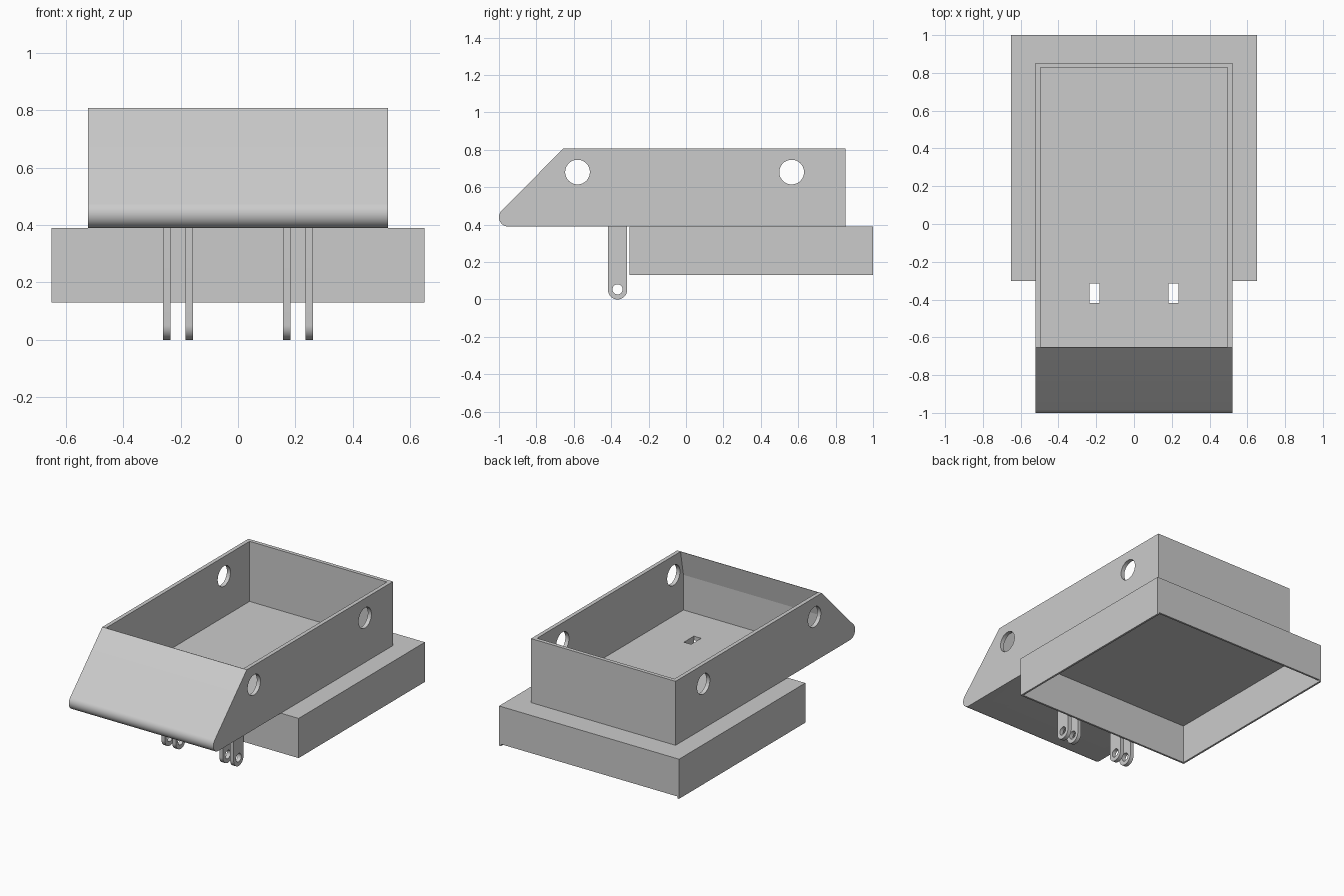
import bpy
import bmesh
from math import sin, cos, radians

cube = bpy.data.objects.get("Cube")
if cube:
    bpy.data.objects.remove(cube, do_unlink=True)

grey = bpy.data.materials.new("plain_grey")
grey.use_nodes = True
GREY = (0.6, 0.6, 0.6, 1)
grey.diffuse_color = GREY
grey.node_tree.nodes["Principled BSDF"].inputs["Base Color"].default_value = GREY


def arc(cy, cz, r, start, end, steps):
    """Points of an arc in the side plane, angles in degrees from +y."""
    angles = [radians(start + (end - start) * i / steps) for i in range(steps + 1)]
    return [(cy + r * cos(a), cz + r * sin(a)) for a in angles]


def extrude_x(name, profile, x0, x1):
    """Solid made from a side (y, z) profile, spanning x0 to x1."""
    bm = bmesh.new()
    face = bm.faces.new([bm.verts.new((x0, y, z)) for y, z in profile])
    new = bmesh.ops.extrude_face_region(bm, geom=[face])["geom"]
    moved = [v for v in new if isinstance(v, bmesh.types.BMVert)]
    bmesh.ops.translate(bm, verts=moved, vec=(x1 - x0, 0, 0))
    bmesh.ops.recalc_face_normals(bm, faces=bm.faces)
    mesh = bpy.data.meshes.new(name)
    bm.to_mesh(mesh)
    bm.free()
    mesh.materials.append(grey)
    obj = bpy.data.objects.new(name, mesh)
    bpy.context.scene.collection.objects.link(obj)
    return obj


def rect(y0, y1, z0, z1):
    return [(y0, z0), (y1, z0), (y1, z1), (y0, z1)]


def circle(cy, cz, r, n):
    return arc(cy, cz, r, 0, 360, n)[:-1]


def activate(obj):
    bpy.ops.object.select_all(action='DESELECT')
    obj.select_set(True)
    bpy.context.view_layer.objects.active = obj


def cut(obj, cutter):
    cutter.hide_render = True
    mod = obj.modifiers.new("cut", 'BOOLEAN')
    mod.operation = 'DIFFERENCE'
    mod.solver = 'EXACT'
    mod.object = cutter
    activate(obj)
    bpy.ops.object.modifier_apply(modifier=mod.name)
    bpy.data.objects.remove(cutter, do_unlink=True)


def smooth(obj):
    activate(obj)
    bpy.ops.object.shade_smooth_by_angle(angle=radians(8))


BASE, TOP = 0.39, 0.808

# Tray with a sloped front and rounded nose
nose = arc(-0.95, BASE + 0.05, 0.05, 135, 270, 24)
tray = extrude_x("tray", [(0.853, BASE), (0.853, TOP), (-0.655, TOP)] + nose, -0.522, 0.522)

# Hollow inside of the tray
cavity = [(0.828, 0.4155), (0.828, 0.9), (-0.652, 0.9), (-0.652, TOP),
          (-0.682, 0.645), (-0.682, 0.4155)]
cut(tray, extrude_x("cavity_cutter", cavity, -0.496, 0.496))

# Round holes through both side walls
for y in (-0.58, 0.565):
    cut(tray, extrude_x("hole_cutter", circle(y, 0.681, 0.066, 48), -1, 1))

# Slots in the floor above each bracket
for x in (-0.209, 0.209):
    cut(tray, extrude_x("slot_cutter", rect(-0.417, -0.314, 0.3, 0.5), x - 0.026, x + 0.026))
smooth(tray)

# Open-bottomed thin cover beneath the tray, its back wall a little shorter
WALL = 0.0127
RIM = 0.131
front, back, ceiling = -0.303 + WALL, 1 - WALL, BASE - 0.003
cover = extrude_x("lower_cover", rect(-0.303, 1, RIM, BASE), -0.65, 0.65)
inside = [(front, 0), (1.1, 0), (1.1, RIM + WALL), (back, RIM + WALL),
          (back, ceiling), (front, ceiling)]
cut(cover, extrude_x("cover_cutter", inside, WALL - 0.65, 0.65 - WALL))

# Two pairs of hanging lugs with pin holes
lug_profile = [(-0.315, BASE)] + arc(-0.366, 0.051, 0.051, 0, -180, 24) + [(-0.417, BASE)]
for side, sign in (("left", 1), ("right", -1)):
    for place, x in (("inner", 0.17), ("outer", 0.248)):
        lug = extrude_x(f"{side}_{place}_lug", lug_profile, sign * x - 0.013, sign * x + 0.013)
        cut(lug, extrude_x("pin_cutter", circle(-0.366, 0.054, 0.027, 48), -1, 1))
        smooth(lug)
